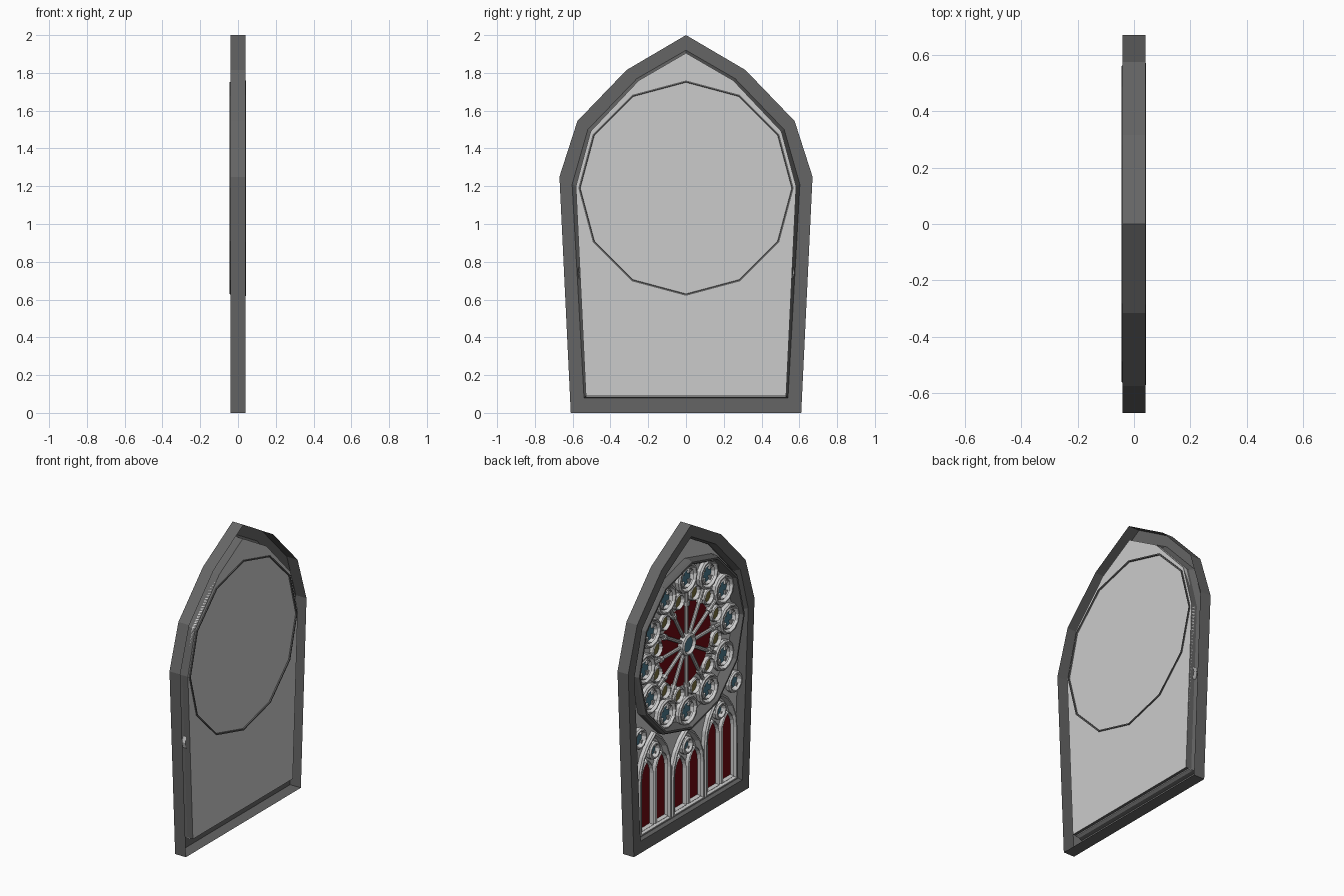
import bpy, bmesh
from math import sin, cos, pi, radians
from mathutils import Vector, Matrix

if "Cube" in bpy.data.objects:
    bpy.data.objects.remove(bpy.data.objects["Cube"])

CZ = 1.19      # rose centre height
FLOOR = 0.012  # front surface of the stone panel (decorated side faces -x)


def material(name, rgb):
    m = bpy.data.materials.new(name)
    m.diffuse_color = (*rgb, 1)
    m.use_nodes = True
    m.node_tree.nodes["Principled BSDF"].inputs["Base Color"].default_value = m.diffuse_color
    return m


RED = material("red_glass", (0.16, 0.003, 0.006))
BLUE = material("blue_glass", (0.07, 0.2, 0.27))
GOLD = material("gold_glass", (0.2, 0.17, 0.05))
DARK = material("dark_stone", (0.13, 0.13, 0.13))


def finish(bm, name, mat=None):
    bmesh.ops.recalc_face_normals(bm, faces=bm.faces)
    me = bpy.data.meshes.new(name)
    bm.to_mesh(me)
    bm.free()
    ob = bpy.data.objects.new(name, me)
    bpy.context.collection.objects.link(ob)
    if mat:
        me.materials.append(mat)
    return ob


def offset(path, d):
    """Move a closed counter-clockwise path outwards with mitred corners."""
    out, n = [], len(path)
    for i in range(n):
        a, b, c = (Vector(path[(i + k) % n]) for k in (-1, 0, 1))
        e1, e2 = (b - a).normalized(), (c - b).normalized()
        n1, n2 = Vector((e1.y, -e1.x)), Vector((e2.y, -e2.x))
        out.append(b + (n1 + n2) * d / max(0.3, 1 + n1.dot(n2)))
    return out


def moulding(name, paths, profile, mat=None):
    """Sweep an open (offset, x) profile round each closed (y, z) path."""
    bm = bmesh.new()
    for path in paths:
        loops = [[bm.verts.new((x, p.x, p.y)) for p in offset(path, d)]
                 for d, x in profile]
        n = len(path)
        for l1, l2 in zip(loops, loops[1:]):
            for i in range(n):
                j = (i + 1) % n
                bm.faces.new((l1[i], l1[j], l2[j], l2[i]))
    return finish(bm, name, mat)


def panes(name, paths, x, mat, back=None):
    """Flat polygons facing -x; with back given, solid slabs."""
    bm = bmesh.new()
    for path in paths:
        f = bm.faces.new([bm.verts.new((x, y, z)) for y, z in reversed(path)])
        if back is not None:
            ext = bmesh.ops.extrude_face_region(bm, geom=[f], use_keep_orig=True)
            vs = [g for g in ext["geom"] if isinstance(g, bmesh.types.BMVert)]
            bmesh.ops.translate(bm, verts=vs, vec=(back - x, 0, 0))
    return finish(bm, name, mat)


def circle(y, z, r, n=12):
    return [(y + r * sin(-2 * pi * i / n), z + r * cos(2 * pi * i / n)) for i in range(n)]


def lancet(y, z0, top, w, n=4):
    """Pointed arch outline: half-width w, apex at top."""
    spring = top - w * 3 ** 0.5
    right = [(y - w + 2 * w * cos(pi / 3 * i / n), spring + 2 * w * sin(pi / 3 * i / n))
             for i in range(n + 1)]
    left = [(2 * y - a, b) for a, b in reversed(right[:-1])]
    return [(y - w, z0), (y + w, z0)] + right + left


def polar(r, deg):
    return r * sin(radians(deg)), CZ + r * cos(radians(deg))


def outline(half):
    """Mirror the right-hand half (bottom to below apex) plus apex."""
    return half + [(-y, z) for y, z in reversed(half) if y > 0]


# Frame: open-backed channel
outer = outline([(0.61, 0), (0.67, 1.25), (0.575, 1.545), (0.315, 1.815), (0, 2)])
inner = outline([(0.54, 0.08), (0.603, 1.21), (0.52, 1.5), (0.26, 1.77), (0, 1.92)])
lip = outline([(0.53, 0.09), (0.583, 1.2), (0.505, 1.49), (0.25, 1.76), (0, 1.905)])
bm = bmesh.new()
loops = [[bm.verts.new((x, y, z)) for y, z in p]
         for p, x in ((outer, 0.04), (outer, -0.04), (inner, -0.04), (lip, -0.005), (lip, 0.036))]
for l1, l2 in zip(loops, loops[1:]):
    for i in range(len(l1)):
        j = (i + 1) % len(l1)
        bm.faces.new((l1[i], l1[j], l2[j], l2[i]))
finish(bm, "frame", DARK)

# Stone panel behind the tracery
panes("stone_panel", [lip], FLOOR, None, 0.036)

# Large twelve-sided rose ring, poking slightly through the back
moulding("rose_ring", [circle(0, CZ, 0.57)],
         [(-0.01, 0.036), (-0.008, 0.043), (0, 0.043), (0, -0.03), (-0.01, -0.045),
          (-0.022, -0.045), (-0.05, FLOOR)], DARK)

# Rose: outer blue medallions, inner gold medallions, red centre, hub
big = [polar(0.445, a) for a in range(0, 360, 30)]
small = [polar(0.325, a) for a in range(15, 360, 30)]
band = [(0.012, FLOOR), (0.012, -0.012), (0.004, -0.022), (-0.004, -0.022), (-0.014, FLOOR)]
fine = [(0.008, FLOOR), (0.006, -0.01), (0, -0.016), (-0.008, FLOOR)]
moulding("petal_rings", [circle(y, z, 0.088) for y, z in big], band)
moulding("medallion_rings", [circle(y, z, 0.062) for y, z in big], fine)
moulding("gold_rings", [circle(y, z, 0.046) for y, z in small], fine)
panes("gold_panes", [circle(y, z, 0.044) for y, z in small], 0.007, GOLD)
panes("red_rose_pane", [circle(0, CZ, 0.275, 24)], 0.009, RED)
moulding("hub_ring", [circle(0, CZ, 0.06)],
         [(0.014, FLOOR), (0.012, -0.025), (0, -0.033), (-0.012, -0.01)])
panes("hub_pane", [circle(0, CZ, 0.055)], -0.014, BLUE)

# Spokes with small capitals
bm = bmesh.new()
for a in range(0, 360, 30):
    for r0, r1, rad in ((0.06, 0.35, 0.012), (0.26, 0.285, 0.02)):
        y, z = polar((r0 + r1) / 2, a)
        mat = Matrix.Translation((-0.004, y, z)) @ Matrix.Rotation(radians(-a), 4, 'X')
        bmesh.ops.create_cone(bm, cap_ends=True, segments=8, radius1=rad, radius2=rad,
                              depth=r1 - r0, matrix=mat)
finish(bm, "rose_spokes")

# Lancet pairs under enclosing arches; the middle pair is lower
arches, lights, rounds = [], [], []
for yc, drop in ((-0.35, 0), (0, 0.1), (0.35, 0)):
    arches.append(lancet(yc, 0.1, 0.72 - drop, 0.16))
    lights += [lancet(yc + s * 0.078, 0.12, 0.57 - drop, 0.06) for s in (-1, 1)]
    rounds.append((yc, 0.61 - drop, 0.046))
rounds += [(s * 0.505, 0.745, 0.058) for s in (-1, 1)]
moulding("enclosing_arches", arches, band)
moulding("lancet_mouldings", lights, fine)
panes("red_lancets", lights, 0.008, RED)
moulding("spandrel_rings", [circle(*r) for r in rounds], band)

# Blue glass of all round lights, with four cusps each
rounds += [(y, z, 0.06) for y, z in big]
panes("blue_panes", [circle(*r) for r in rounds], 0.007, BLUE)
cusps = []
for y, z, r in rounds:
    for k in range(4):
        t = pi / 4 + k * pi / 2
        cusps.append([(y + r * q * cos(t + d), z + r * q * sin(t + d))
                      for q, d in ((0.5, 0), (1, -0.3), (1, 0.3))])
panes("cusps", cusps, -0.006, None, FLOOR)

# Sill moulding
bm = bmesh.new()
bmesh.ops.create_cube(bm, size=1, matrix=Matrix.Translation((0.0, 0, 0.093))
                      @ Matrix.Diagonal((0.03, 1.06, 0.016, 1)))
finish(bm, "sill")
